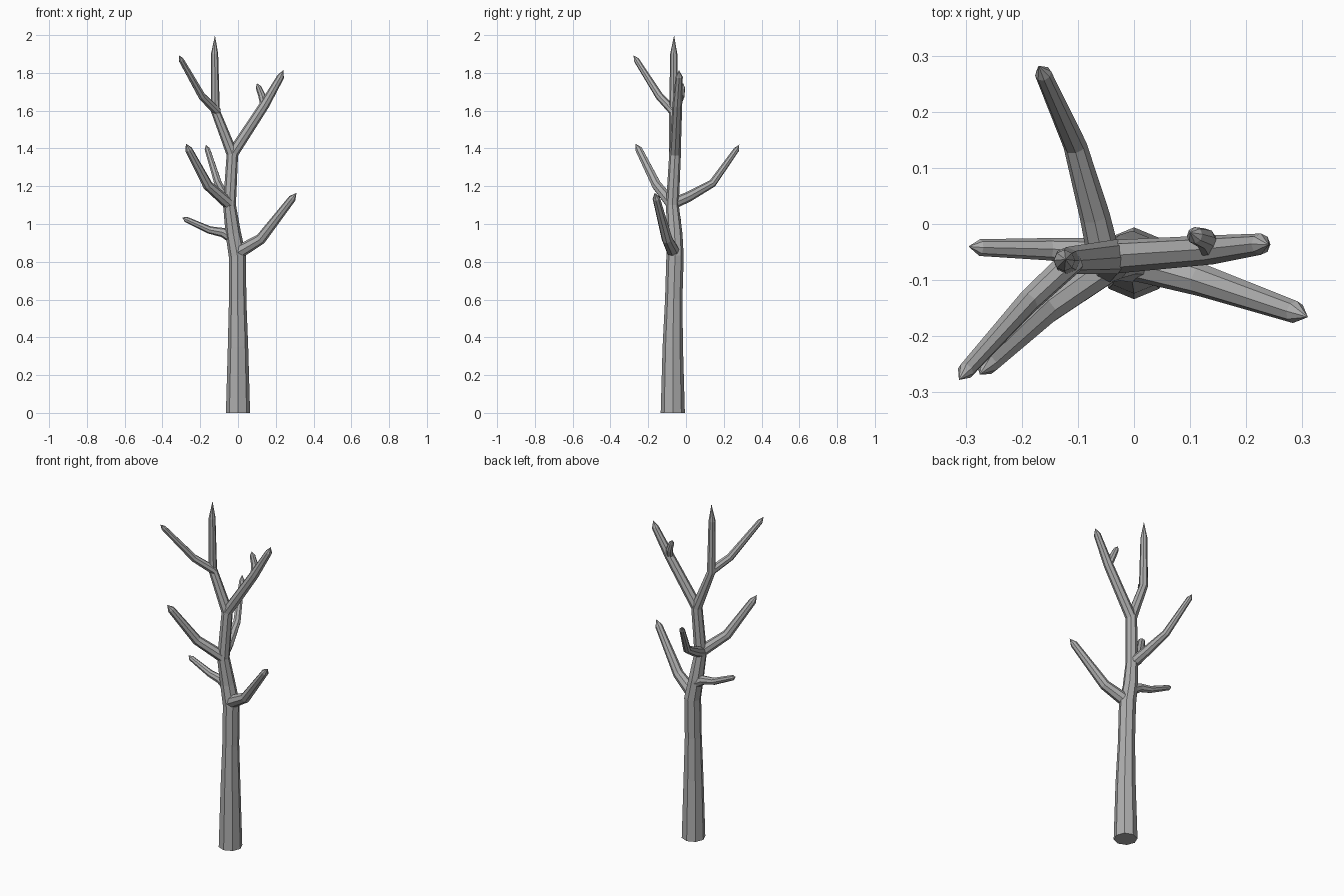
import bpy, bmesh, math
from mathutils import Vector

cube = bpy.data.objects.get("Cube")
if cube:
    bpy.data.objects.remove(cube, do_unlink=True)

SIDES = 8
bark = bpy.data.materials.new("grey_bark")
bark.use_nodes = True
GREY = (0.42, 0.42, 0.42, 1)
bark.diffuse_color = GREY
bark.node_tree.nodes["Principled BSDF"].inputs["Base Color"].default_value = GREY


def limb(name, path, capped=False):
    """Tapered faceted tube through (x, y, z, radius); the last point is the tip."""
    pts = [Vector(p[:3]) for p in path]
    radii = [p[3] for p in path]
    bm = bmesh.new()
    rings = []
    side = Vector((1, 0, 0))
    for i, p in enumerate(pts[:-1]):
        ahead = (pts[i + 1] - p).normalized()
        back = (p - pts[i - 1]).normalized() if i else ahead
        tangent = (ahead + back).normalized()
        # carry the frame along the limb without twisting
        if i == 0 and abs(tangent.x) > 0.6:
            side = Vector((0, 1, 0))
        side = (side - tangent * side.dot(tangent)).normalized()
        up = tangent.cross(side)
        ring = []
        for k in range(SIDES):
            a = math.tau * k / SIDES
            ring.append(bm.verts.new(p + radii[i] * (side * math.cos(a) + up * math.sin(a))))
        rings.append(ring)
    for a, b in zip(rings, rings[1:]):
        for k in range(SIDES):
            n = (k + 1) % SIDES
            bm.faces.new((a[k], a[n], b[n], b[k]))
    tip = bm.verts.new(pts[-1])
    for k in range(SIDES):
        bm.faces.new((rings[-1][k], rings[-1][(k + 1) % SIDES], tip))
    if capped:
        bm.faces.new(rings[0][::-1])
    bmesh.ops.recalc_face_normals(bm, faces=bm.faces)
    mesh = bpy.data.meshes.new(name)
    bm.to_mesh(mesh)
    bm.free()
    mesh.materials.append(bark)
    obj = bpy.data.objects.new(name, mesh)
    bpy.context.collection.objects.link(obj)


# Trunk running up into the leading shoot
limb("trunk", [
    (0, -.07, 0, .064), (0, -.07, .35, .054), (-.002, -.065, .6, .046),
    (-.003, -.058, .83, .046), (-.025, -.06, .95, .041), (-.045, -.072, 1.1, .034),
    (-.03, -.058, 1.37, .031), (-.12, -.065, 1.6, .024),
    (-.124, -.065, 1.9, .019), (-.122, -.063, 2.0, 0)], capped=True)

# Lower branches
limb("lower_left_branch", [
    (0, -.065, .85, .036), (.12, -.1, .92, .029),
    (.287, -.157, 1.135, .02), (.31, -.166, 1.165, 0)])
limb("lower_right_branch", [
    (-.01, -.055, .915, .032), (-.08, -.05, .955, .025), (-.15, -.045, .968, .02),
    (-.275, -.042, 1.024, .015), (-.295, -.04, 1.035, 0)])

# Middle branches
limb("middle_front_branch", [
    (-.04, -.07, 1.1, .032), (-.16, -.155, 1.205, .027),
    (-.262, -.25, 1.395, .02), (-.275, -.268, 1.425, 0)])
limb("middle_back_branch", [
    (-.05, -.075, 1.105, .03), (-.07, .015, 1.145, .027), (-.105, .14, 1.215, .021),
    (-.162, .268, 1.395, .015), (-.17, .282, 1.42, 0)])

# Crown branches
limb("crown_right_branch", [
    (-.11, -.065, 1.595, .024), (-.19, -.14, 1.675, .021),
    (-.3, -.262, 1.868, .015), (-.312, -.278, 1.893, 0)])
limb("crown_left_branch", [
    (-.03, -.058, 1.37, .03), (.14, -.046, 1.63, .026),
    (.226, -.036, 1.78, .019), (.24, -.037, 1.815, 0)])
limb("crown_left_twig", [
    (.14, -.05, 1.62, .02), (.126, -.026, 1.68, .019),
    (.108, -.02, 1.725, .015), (.1, -.015, 1.745, 0)])
